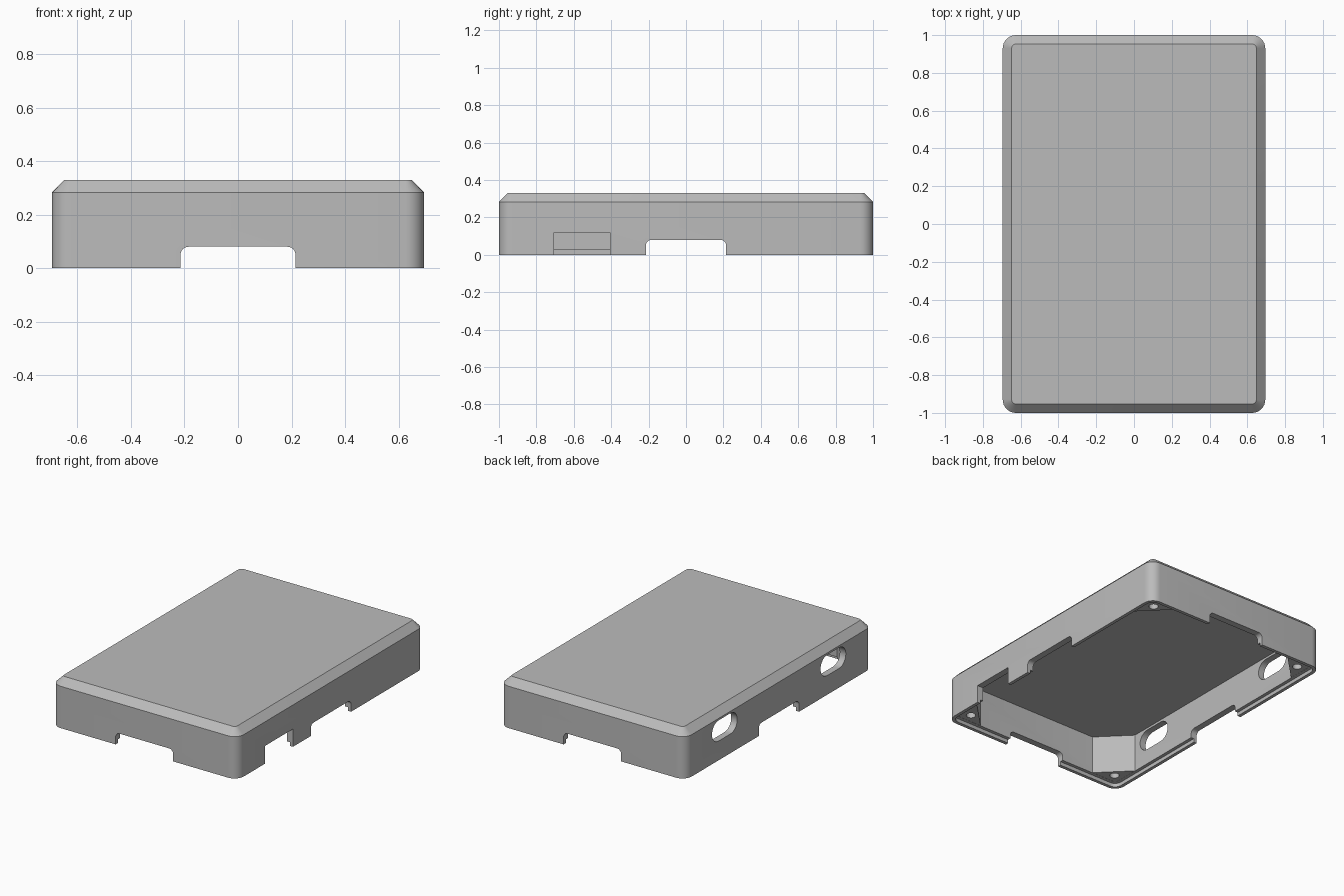
import bpy, bmesh, math
from mathutils import Vector

cube = bpy.data.objects.get("Cube")
if cube:
    bpy.data.objects.remove(cube)

HALF_X, HALF_Y, HEIGHT = 0.695, 1.0, 0.33
WALL, BEVEL, CORNER = 0.045, 0.047, 0.07
STEP = 0.025            # height of the rebate inside the rim
CEILING = HEIGHT - WALL

grey = bpy.data.materials.new("light_grey_plastic")
grey.use_nodes = True
colour = (0.5, 0.5, 0.5, 1)
grey.diffuse_color = colour
grey.node_tree.nodes["Principled BSDF"].inputs["Base Color"].default_value = colour


def rounded_rect(hx, hy, r, seg=8):
    """Outline of a rounded rectangle, counter-clockwise."""
    pts = []
    for i, (sx, sy) in enumerate(((1, 1), (-1, 1), (-1, -1), (1, -1))):
        for k in range(seg + 1):
            a = math.pi / 2 * (i + k / seg)
            pts.append((sx * (hx - r) + r * math.cos(a), sy * (hy - r) + r * math.sin(a)))
    return pts


def loft(name, rings):
    """Closed solid through a list of equal-length point rings."""
    bm = bmesh.new()
    loops = [[bm.verts.new(p) for p in ring] for ring in rings]
    n = len(loops[0])
    for a, b in zip(loops, loops[1:]):
        for i in range(n):
            bm.faces.new((a[i], a[(i + 1) % n], b[(i + 1) % n], b[i]))
    bm.faces.new(loops[0])
    bm.faces.new(loops[-1])
    bmesh.ops.remove_doubles(bm, verts=bm.verts[:], dist=1e-5)
    bmesh.ops.recalc_face_normals(bm, faces=bm.faces[:])
    mesh = bpy.data.meshes.new(name)
    bm.to_mesh(mesh)
    bm.free()
    mesh.materials.append(grey)
    obj = bpy.data.objects.new(name, mesh)
    bpy.context.collection.objects.link(obj)
    return obj


def prism(name, outline, axis, lo, hi, centre=(0, 0)):
    """Extrude an outline along x, y or z; z stays the outline's second axis for x and y."""
    def place(u, v, w):
        u, v = u + centre[0], v + centre[1]
        return {"x": (w, u, v), "y": (u, w, v), "z": (u, v, w)}[axis]
    return loft(name, [[place(u, v, w) for u, v in outline] for w in (lo, hi)])


def cut(target, cutter):
    """Subtract the cutter, bake the result and delete the cutter."""
    cutter.hide_render = True
    mod = target.modifiers.new("cut", "BOOLEAN")
    mod.operation, mod.solver, mod.object = "DIFFERENCE", "EXACT", cutter
    bpy.context.view_layer.update()
    graph = bpy.context.evaluated_depsgraph_get()
    baked = bpy.data.meshes.new_from_object(target.evaluated_get(graph))
    target.modifiers.clear()
    target.data = baked
    bpy.data.objects.remove(cutter)


# Hollow shell: ceiling, inner wall, rim rebate, lip, outer wall, bevelled top
profile = [(WALL, CEILING), (WALL, STEP), (WALL / 2, STEP), (WALL / 2, 0),
           (0, 0), (0, HEIGHT - BEVEL), (BEVEL, HEIGHT)]
shell = loft("case_shell", [
    [(x, y, z) for x, y in rounded_rect(HALF_X - d, HALF_Y - d, CORNER - d)]
    for d, z in profile])

# Rounded notches in the middle of all four rims
notch = rounded_rect(0.215, 0.08, 0.03)
cut(shell, prism("end_notch", notch, "y", -1.2, 1.2))
cut(shell, prism("side_notch", notch, "x", -1, 1))

# Square port opening in the left wall
cut(shell, prism("port_opening", rounded_rect(0.15, 0.12, 0, 1), "x", 0.5, 0.9, (-0.555, 0)))

# Two rounded slots in the right wall
for y in (-0.58, 0.58):
    cut(shell, prism("slot", rounded_rect(0.135, 0.07, 0.07), "x", -0.9, -0.5, (y, 0.2)))

# Triangular screw posts with blind holes in the inner corners
parts = [shell]
near, far = 0.04, WALL + 0.19
for sx, sx_name in ((1, "left"), (-1, "right")):
    for sy, sy_name in ((-1, "front"), (1, "back")):
        outline = [(sx * (HALF_X - a), sy * (HALF_Y - b))
                   for a, b in ((near, near), (far, near), (far, WALL), (WALL, far), (near, far))]
        post = prism(f"{sy_name}_{sx_name}_screw_post", outline, "z", STEP + 0.001, CEILING + 0.005)
        hole = rounded_rect(0.03, 0.03, 0.03, 5)
        cut(post, prism("screw_hole", hole, "z", -0.1, 0.22,
                        (sx * (HALF_X - 0.105), sy * (HALF_Y - 0.105))))
        parts.append(post)

# Smooth the rounded corners, keep the edges crisp
bpy.ops.object.select_all(action="DESELECT")
for obj in parts:
    obj.select_set(True)
bpy.context.view_layer.objects.active = shell
bpy.ops.object.shade_smooth_by_angle(angle=math.radians(30))
